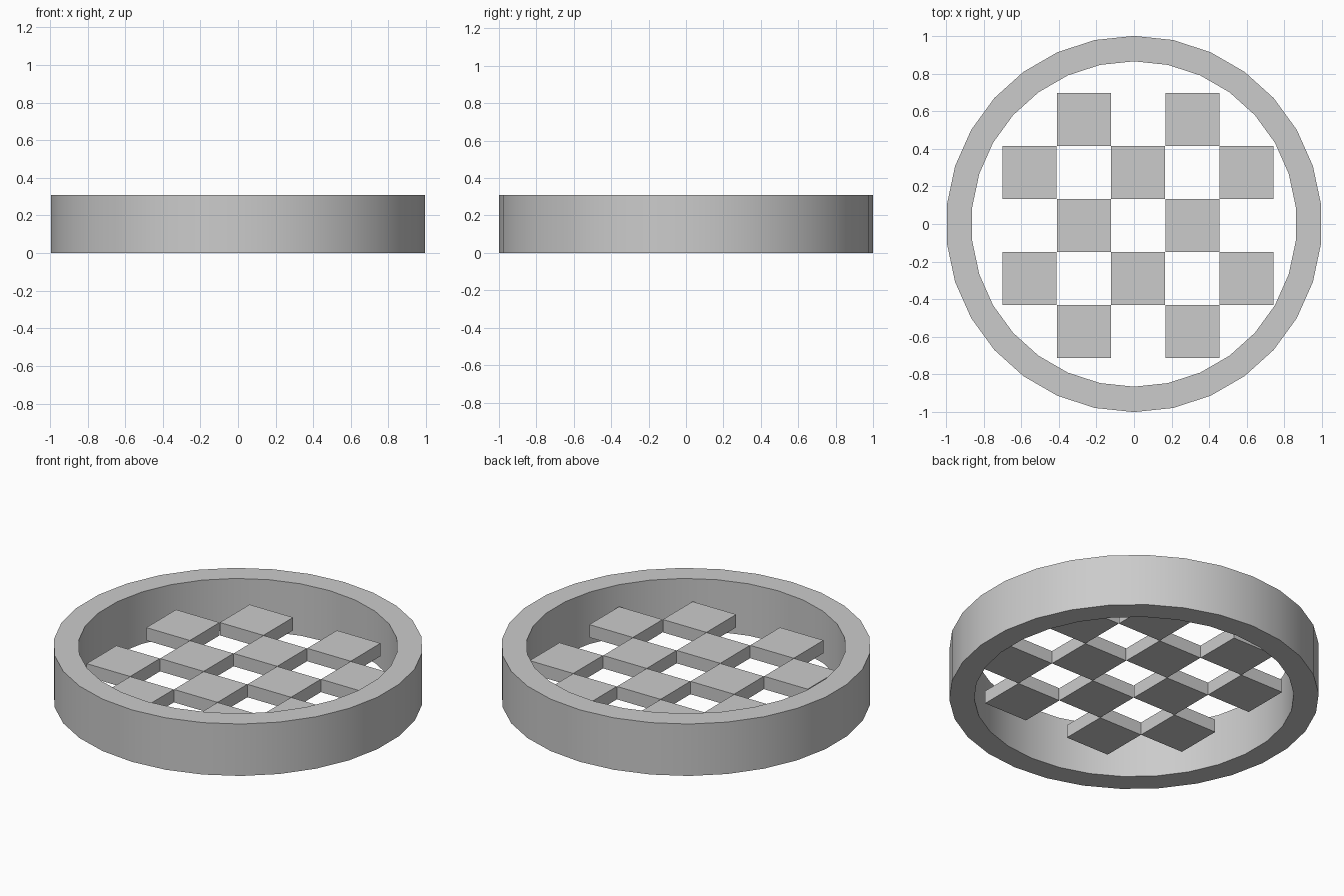
import bpy, bmesh, math
from mathutils import Matrix, Vector

if "Cube" in bpy.data.objects:
    bpy.data.objects.remove(bpy.data.objects["Cube"])


def finish(bm, name):
    bmesh.ops.recalc_face_normals(bm, faces=bm.faces)
    mesh = bpy.data.meshes.new(name)
    bm.to_mesh(mesh)
    bm.free()
    obj = bpy.data.objects.new(name, mesh)
    bpy.context.collection.objects.link(obj)
    return obj


# Outer ring: rectangular profile spun in 30 steps, first point at +y
R_OUT, R_IN, HEIGHT, SIDES = 1.0, 0.865, 0.31, 30
bm = bmesh.new()
profile = [(R_OUT, 0), (R_OUT, HEIGHT), (R_IN, HEIGHT), (R_IN, 0)]
verts = [bm.verts.new((0, r, z)) for r, z in profile]
edges = [bm.edges.new((verts[i], verts[(i + 1) % 4])) for i in range(4)]
bmesh.ops.spin(bm, geom=verts + edges, cent=(0, 0, 0), axis=(0, 0, 1),
               angle=math.tau, steps=SIDES, use_merge=True)
bmesh.ops.remove_doubles(bm, verts=bm.verts, dist=1e-4)
ring = finish(bm, "ring")
bpy.context.view_layer.objects.active = ring
ring.select_set(True)
bpy.ops.object.shade_smooth_by_angle(angle=math.radians(30))

# Checker grate: alternate tiles of a 5 x 5 grid, touching at the corners
PITCH = Vector((0.2885, 0.2815))
CENTRE = Vector((0.022, -0.008))
Z_LOW, Z_HIGH = 0.105, 0.182
bm = bmesh.new()
for i in range(-2, 3):
    for j in range(-2, 3):
        if (i + j) % 2:
            loc = (CENTRE.x + i * PITCH.x, CENTRE.y + j * PITCH.y, (Z_LOW + Z_HIGH) / 2)
            size = (PITCH.x - 0.001, PITCH.y - 0.001, Z_HIGH - Z_LOW, 1)
            bmesh.ops.create_cube(bm, size=1, matrix=Matrix.Translation(loc) @ Matrix.Diagonal(size))
finish(bm, "checker_grate")
